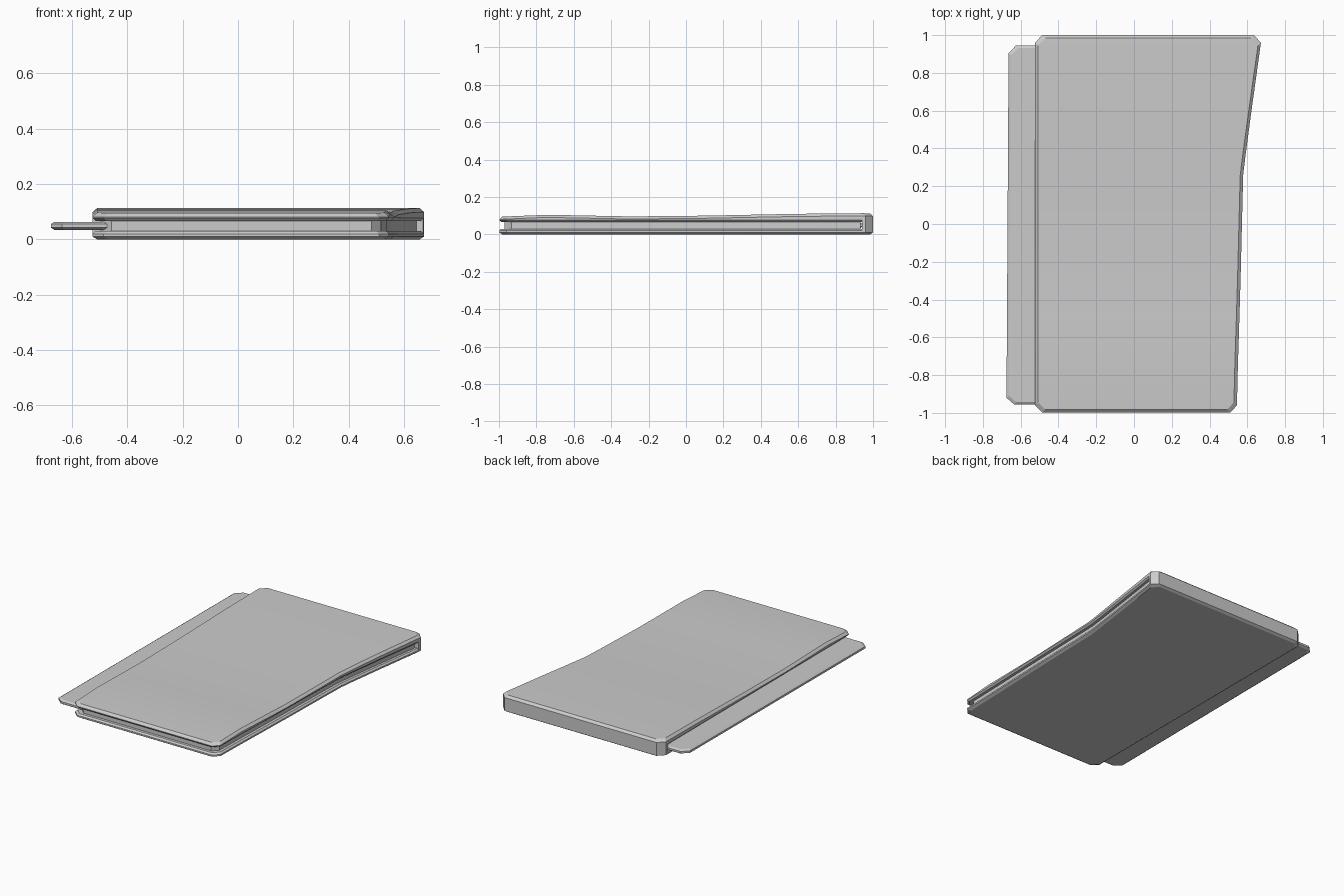
import bpy, bmesh

if "Cube" in bpy.data.objects:
    bpy.data.objects.remove(bpy.data.objects["Cube"])

# Cover outline as stations along y: (y, left x, right x)
COVER = [(-0.998, -0.485, 0.51), (-0.96, -0.525, 0.545), (-0.75, -0.525, 0.55),
         (-0.5, -0.525, 0.558), (-0.3, -0.525, 0.564), (0.1, -0.525, 0.574),
         (0.26, -0.525, 0.578), (0.36, -0.525, 0.59), (0.6, -0.525, 0.622),
         (0.96, -0.525, 0.672), (1.0, -0.485, 0.635)]
# Height of the gently waved top surface along y
WAVE = [(-1.0, 0.094), (-0.75, 0.105), (-0.5, 0.1), (-0.3, 0.096), (0.1, 0.1),
        (0.6, 0.11), (0.9, 0.114), (1.0, 0.112)]


def wave(y):
    for (y0, z0), (y1, z1) in zip(WAVE, WAVE[1:]):
        if y <= y1:
            return z0 + (z1 - z0) * (y - y0) / (y1 - y0)
    return WAVE[-1][1]


def slab(name, stations, layers):
    """Stack rings (inset, z) of an outline; z may be a function of y."""
    bm = bmesh.new()
    n = len(stations)
    ym = (stations[0][0] + stations[-1][0]) / 2
    yh = (stations[-1][0] - stations[0][0]) / 2
    rings = []
    for inset, z in layers:
        def point(x, y):
            y2 = ym + (y - ym) * (yh - inset) / yh
            return bm.verts.new((x, y2, z(y2) if callable(z) else z))
        right = [point(r - inset, y) for y, l, r in stations]
        left = [point(l + inset, y) for y, l, r in stations]
        rings.append(right + left[::-1])
    m = 2 * n
    for a, b in zip(rings, rings[1:]):
        for i in range(m):
            j = (i + 1) % m
            bm.faces.new((a[i], a[j], b[j], b[i]))
    for ring in (rings[0], rings[-1]):
        for i in range(n - 1):
            bm.faces.new((ring[i], ring[i + 1], ring[m - 2 - i], ring[m - 1 - i]))
    bmesh.ops.recalc_face_normals(bm, faces=bm.faces)
    me = bpy.data.meshes.new(name)
    bm.to_mesh(me)
    bm.free()
    ob = bpy.data.objects.new(name, me)
    bpy.context.collection.objects.link(ob)
    bpy.context.view_layer.objects.active = ob
    bpy.ops.object.select_all(action='DESELECT')
    ob.select_set(True)
    bpy.ops.object.shade_smooth_by_angle(angle=0.35)
    return ob


# Lower and upper covers with bevelled rims
slab("bottom_cover", COVER, [(0.016, 0), (0, 0.01), (0, 0.02), (0.01, 0.03)])
slab("top_cover", COVER, [(0.01, 0.067), (0, 0.077),
                          (0, lambda y: wave(y) - 0.014), (0.016, wave)])

# Recessed page block between the covers
slab("page_block", COVER[:-1], [(0.028, 0.02), (0.028, 0.078)])

# Closed wall along the back
slab("back_wall", [(0.94, -0.525, 0.669)] + COVER[-2:],
     [(0, 0.01), (0, lambda y: wave(y) - 0.014)])

# Loose sheet sticking out on the left
slab("side_tab", [(-0.955, -0.635, -0.47), (-0.92, -0.675, -0.47),
                  (0.905, -0.664, -0.47), (0.945, -0.625, -0.47)],
     [(0.012, 0.034), (0, 0.042), (0, 0.055), (0.012, 0.063)])
